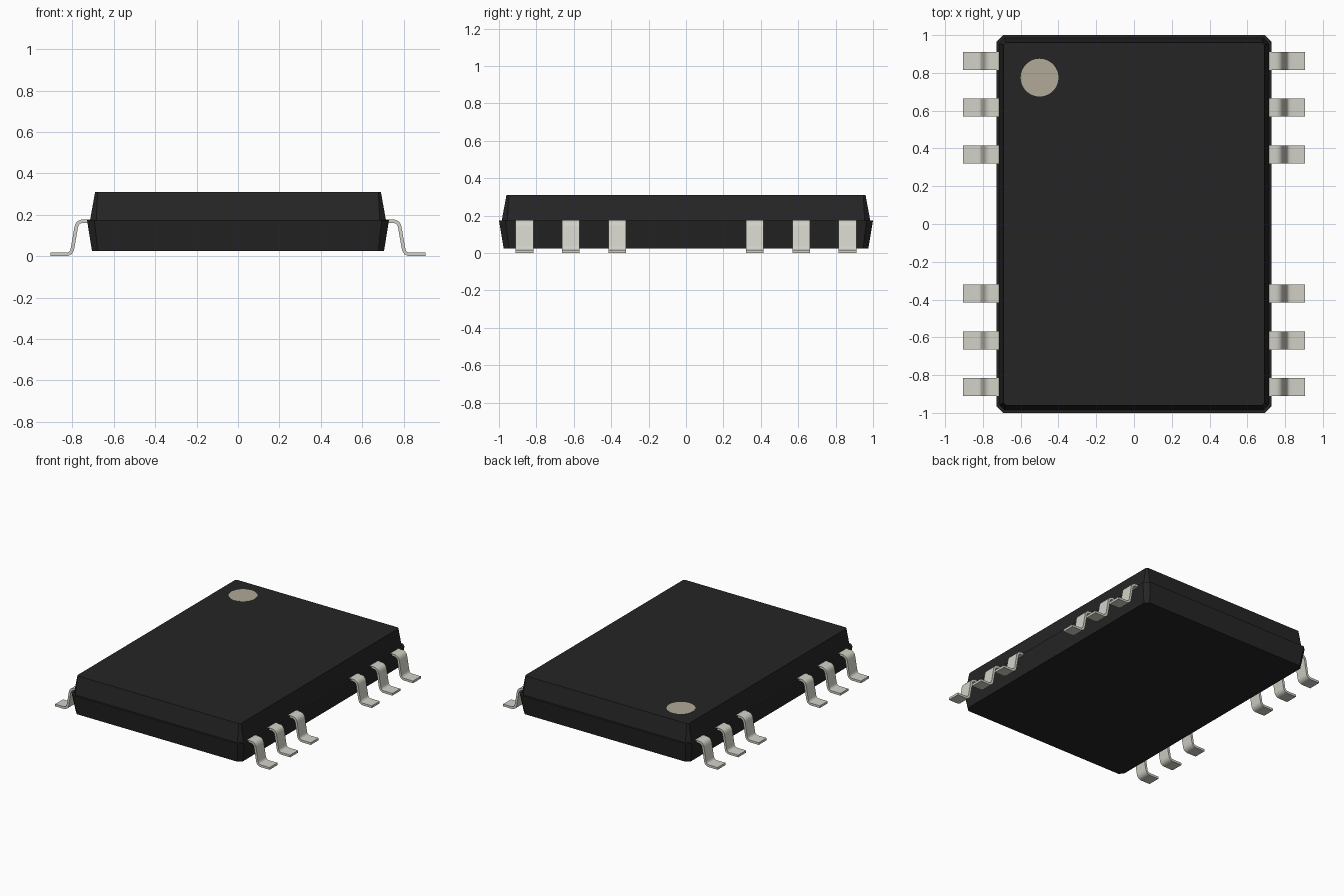
import bpy, bmesh
from math import pi, cos, sin
from mathutils import Vector

cube = bpy.data.objects.get("Cube")
if cube:
    bpy.data.objects.remove(cube, do_unlink=True)


def srgb(*c):
    return [v / 12.92 if v < 0.04045 else ((v + 0.055) / 1.055) ** 2.4 for v in c] + [1]


def material(name, color):
    m = bpy.data.materials.new(name)
    m.use_nodes = True
    m.diffuse_color = color
    m.node_tree.nodes["Principled BSDF"].inputs["Base Color"].default_value = color
    return m


black = material("black plastic", srgb(0.148, 0.145, 0.145))
metal = material("grey metal", srgb(0.824, 0.820, 0.781))
tan = material("tan mark", srgb(0.691, 0.664, 0.598))


def loft(name, rings, mat, smooth=False):
    """Closed solid through a list of equal-length point rings."""
    bm = bmesh.new()
    loops = [[bm.verts.new(p) for p in ring] for ring in rings]
    n = len(loops[0])
    for a, b in zip(loops, loops[1:]):
        for i in range(n):
            j = (i + 1) % n
            bm.faces.new((a[i], a[j], b[j], b[i]))
    bm.faces.new(loops[0][::-1])
    bm.faces.new(loops[-1])
    bmesh.ops.recalc_face_normals(bm, faces=bm.faces)
    mesh = bpy.data.meshes.new(name)
    bm.to_mesh(mesh)
    bm.free()
    mesh.materials.append(mat)
    obj = bpy.data.objects.new(name, mesh)
    bpy.context.collection.objects.link(obj)
    if smooth:
        bpy.ops.object.select_all(action='DESELECT')
        obj.select_set(True)
        bpy.context.view_layer.objects.active = obj
        bpy.ops.object.shade_smooth_by_angle()
    return obj


def octagon(x, y, z, c):
    """Rectangle with cut corners."""
    return [(x, c - y, z), (x, y - c, z), (x - c, y, z), (c - x, y, z),
            (-x, y - c, z), (-x, c - y, z), (c - x, -y, z), (x - c, -y, z)]


# Two tapered body halves with a small step at the parting line
loft("lower_body", [octagon(0.705, 0.975, 0.025, 0.028),
                    octagon(0.729, 1.0, 0.175, 0.035)], black)
loft("upper_body", [octagon(0.714, 0.985, 0.175, 0.03),
                    octagon(0.69, 0.96, 0.31, 0.012)], black)

# Round mark on the top face
loft("corner_mark", [[(-0.5 + 0.1 * cos(i * pi / 24), 0.775 + 0.1 * sin(i * pi / 24), z)
                      for i in range(48)] for z in (0.306, 0.311)], tan)


def rounded_path(corners, cut, steps=6):
    """Polyline whose inner corners are replaced by smooth bends."""
    pts = [Vector(p) for p in corners]
    out = [pts[0]]
    for a, b, c in zip(pts, pts[1:], pts[2:]):
        p, q = b + (a - b).normalized() * cut, b + (c - b).normalized() * cut
        for i in range(steps + 1):
            t = i / steps
            out.append(p * (1 - t) ** 2 + b * 2 * t * (1 - t) + q * t * t)
    return out + [pts[-1]]


# Bent lead profile, given thickness along its centre line
THICK, WIDTH = 0.017, 0.095
path = rounded_path([(0.68, 0.169), (0.776, 0.169), (0.804, 0.0085), (0.905, 0.0085)], 0.03)


def lead(name, side, y):
    rings = []
    for i, p in enumerate(path):
        t = (path[min(i + 1, len(path) - 1)] - path[max(i - 1, 0)]).normalized()
        n = Vector((-t.y, t.x)) * THICK / 2
        rings.append([(side * (p + s * n).x, y + w * WIDTH / 2, (p + s * n).y)
                      for s, w in ((1, -1), (1, 1), (-1, 1), (-1, -1))])
    loft(name, rings, metal, smooth=True)


for side, label in ((1, "left"), (-1, "right")):
    for end, place in ((-1, "front"), (1, "back")):
        for k, y in enumerate((0.368, 0.616, 0.864)):
            lead(f"{label}_{place}_lead_{k + 1}", side, end * y)
